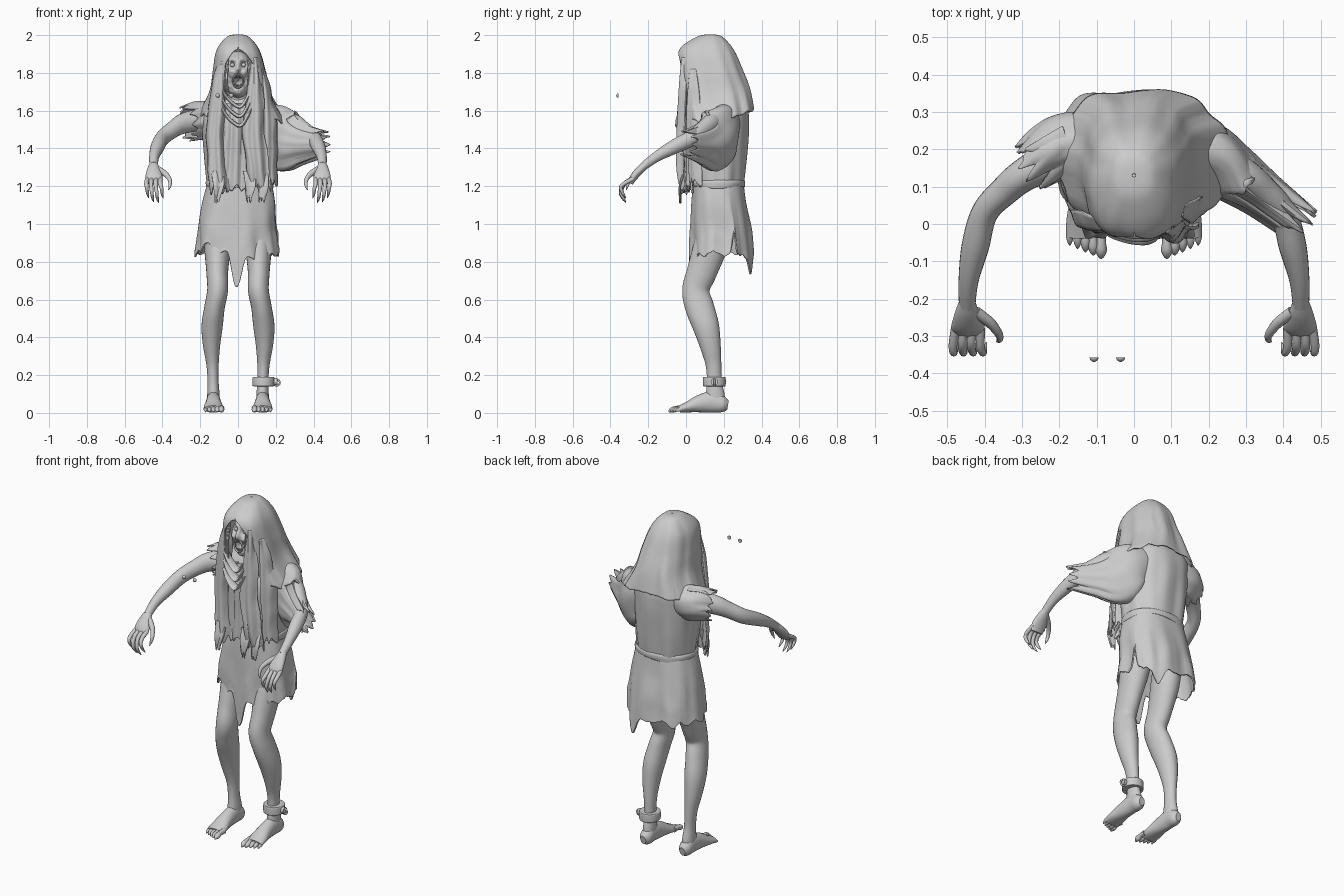
import bpy, math, random
from mathutils import Vector, noise

if "Cube" in bpy.data.objects:
    bpy.data.objects.remove(bpy.data.objects["Cube"], do_unlink=True)
random.seed(4)
grey = bpy.data.materials.new("weathered_grey")
grey.use_nodes = True
grey.diffuse_color = (0.6, 0.6, 0.6, 1)
grey.node_tree.nodes["Principled BSDF"].inputs["Base Color"].default_value = (0.6, 0.6, 0.6, 1)


def spline(keys, n):
    """Smooth samples through key tuples."""
    out = []
    for i in range(n + 1):
        u = i / n * (len(keys) - 1)
        k = min(int(u), len(keys) - 2)
        f = u - k
        a, b, c, d = (keys[min(max(k + j, 0), len(keys) - 1)] for j in (-1, 0, 1, 2))
        out.append([q + f * (r - p + f * (2 * p - 5 * q + 4 * r - s + f * (3 * (q - r) + s - p))) / 2
                    if f else q for p, q, r, s in zip(a, b, c, d)])
    return out


def surface(name, rows, closed=True, caps=False, thick=0.0):
    """Skin a list of point rows."""
    n = len(rows[0])
    verts = [p for row in rows for p in row]
    faces = [(r * n + i, r * n + (i + 1) % n, (r + 1) * n + (i + 1) % n, (r + 1) * n + i)
             for r in range(len(rows) - 1) for i in range(n if closed else n - 1)]
    if caps:
        faces += [tuple(reversed(range(n))), tuple(range(len(verts) - n, len(verts)))]
    mesh = bpy.data.meshes.new(name)
    mesh.from_pydata(verts, [], faces)
    ob = bpy.data.objects.new(name, mesh)
    bpy.context.collection.objects.link(ob)
    mesh.materials.append(grey)
    bpy.ops.object.select_all(action="DESELECT")
    ob.select_set(True)
    bpy.context.view_layer.objects.active = ob
    bpy.ops.object.mode_set(mode="EDIT")
    bpy.ops.mesh.select_all(action="SELECT")
    bpy.ops.mesh.remove_doubles(threshold=0.0001)
    bpy.ops.mesh.normals_make_consistent(inside=False)
    bpy.ops.object.mode_set(mode="OBJECT")
    bpy.ops.object.shade_smooth_by_angle(angle=math.radians(50))
    if thick:
        mod = ob.modifiers.new("thickness", "SOLIDIFY")
        mod.thickness = thick
        mod.offset = 0


def limb(name, keys, ref=(0, 0, 1), seg=20, n=24, ragged=0.0, fold=0.0, thick=0.0):
    """Tube along (x, y, z, side radius, up radius) keys; ragged leaves a torn open end."""
    pts = spline(keys, n)
    rows = []
    for i, p in enumerate(pts):
        t = (Vector(pts[min(i + 1, n)][:3]) - Vector(pts[max(i - 1, 0)][:3])).normalized()
        side = t.cross(Vector(ref)).normalized()
        up = side.cross(t)
        row = []
        for j in range(seg):
            a = math.tau * j / seg
            k = 1 + fold * (math.sin(a * 4 + i * .12) + math.sin(a * 7 - i * .2) * .5) * (i / n) ** .5
            q = Vector(p[:3]) + k * (side * math.cos(a) * p[3] + up * math.sin(a) * p[4])
            row.append(q + t * ragged * tear(a * .8, 3) * (i / n) ** 2)
        rows.append(row)
    surface(name, rows, caps=not ragged, thick=thick)


def tear(a, seed):
    """Jagged edge profile between about -1 and 1."""
    saw = abs((a * 1.9 + seed * .37) % 1 - .5) * 2
    return saw - .5 + .7 * noise.noise((a * 3.1, seed, 0)) + .3 * noise.noise((a * 9, seed, 2))


def bump(x, centre, width):
    return math.exp(-((x - centre) / width) ** 2)


def power(v, e):
    return math.copysign(abs(v) ** e, v)


def drape(name, keys, hem, fold, gap=lambda z: 0, n=36, seg=150, thick=0.008, square=1.0):
    """Cloth around z from (z, x, y, rx, ry) keys, angle 0 at the front, hem(angle) the lower edge."""
    top, low = keys[0][0], keys[-1][0]
    rows = []
    for i, (z, cx, cy, rx, ry) in enumerate(spline(keys, n)):
        g, t, row = gap(z), i / n, []
        for j in range(seg + 1):
            a = g + (math.tau - 2 * g) * j / seg
            b = a if a < math.pi else a - math.tau
            sn, cs = math.sin(b), math.cos(b)
            w = math.sin(b * 7 + t) + .6 * math.sin(b * 11 - t * 2 + 1) + 2.2 * noise.noise((sn * 2, cs * 2, t * 2.5))
            k = 1 + fold * w * min(t * 1.5, 1)
            zz = top + (z - top) * (1 + ((hem(b) - top) / (low - top) - 1) * t)
            row.append((cx + rx * k * power(sn, square), cy - ry * k * power(cs, square), zz))
        rows.append(row)
    surface(name, rows, closed=False, thick=thick)


def strip(name, keys, seed, rag=0.035, waves=2, seg=28, n=40):
    """Hanging cloth from (x, y, z, half width, bulge) keys, torn at the foot."""
    rows = []
    for i, (x, y, z, w, bulge) in enumerate(spline(keys, n)):
        row = []
        for j in range(seg + 1):
            u = j / seg * 2 - 1
            fold = min(.009, w * .15) * math.sin(u * math.pi * waves + seed + i * .04)
            edge = .02 * noise.noise((z * 7, seed, u)) * abs(u)
            row.append((x + w * u + edge, y + bulge * u * u + fold,
                        z + rag * tear(u * .9, seed) * (i / n) ** 4))
        rows.append(row)
    surface(name, rows, closed=False, thick=0.008)


# Torso under the shirt, belt and torn skirt
drape("shirt", [(1.68, 0, .18, .07, .08), (1.62, 0, .19, .17, .13), (1.52, 0, .17, .185, .158),
                (1.36, .005, .167, .178, .15), (1.21, .01, .17, .165, .13)], lambda a: 1.21, .018, square=.9)
drape("belt", [(1.23, .01, .17, .17, .134), (1.222, .01, .17, .176, .139), (1.205, .01, .17, .176, .139),
               (1.195, .01, .17, .172, .136)], lambda a: 1.195 + .006 * math.sin(a * 3), .004, n=8, square=.9)


def skirt_hem(a):
    z = .845 + .03 * tear(a, 1) - .17 * bump(a, -.02, .1) - .06 * bump(a, .5, .35)
    return z + .04 * bump(a, -.75, .3) - .1 * bump(a, 2.65, .22) + .1 * bump(a, 1.9, .06)


drape("skirt", [(1.225, .01, .17, .165, .13), (1.1, .005, .175, .19, .142), (.96, -.002, .185, .205, .158),
                (.84, -.003, .187, .215, .165)], skirt_hem, .022, n=44, seg=200, square=.82)

# Hood with a face opening and a shoulder cape
drape("hood", [(2, 0, .13, .004, .004), (1.988, 0, .125, .055, .065), (1.92, .002, .108, .11, .14),
               (1.81, .01, .128, .138, .165), (1.7, .015, .152, .16, .18), (1.58, .025, .175, .225, .178)],
      lambda a: 1.575 + .012 * tear(a, 6) + .03 * bump(abs(a), 3.1, .8) - .05 * bump(a, 1.3, .6), .02,
      gap=lambda z: .52 * min(max((1.925 - z) / .08, 0), 1) ** .6, square=.82)

# Long scarf ends and collar folds
strip("left_scarf_end", [(.083, -.02, 1.88, .014, .02), (.09, -.03, 1.75, .035, .03), (.085, -.04, 1.5, .055, .03),
                         (.105, -.04, 1.3, .06, .03), (.12, -.025, 1.19, .05, .03)], 2)
strip("left_outer_fold", [(.128, .025, 1.82, .012, .03), (.148, .015, 1.68, .032, .06), (.16, .01, 1.5, .045, .07),
                          (.165, .025, 1.22, .04, .06)], 5)
strip("right_scarf_end", [(-.083, -.015, 1.86, .014, .03), (-.1, -.02, 1.7, .04, .05), (-.115, -.015, 1.45, .05, .05),
                          (-.1, -.02, 1.18, .05, .04)], 8, .05)
strip("chest_panel", [(-.01, .03, 1.64, .07, .01), (0, .0, 1.52, .09, .03), (0, .005, 1.35, .09, .03),
                      (.0, .005, 1.19, .09, .03)], 11, .04, 3)
for i, x in enumerate((-.11, .06, .125)):
    strip("waist_shred", [(x, -.01, 1.28, .03, .01), (x + .005, -.03, 1.2, .026, 0), (x, -.03, 1.13, .012, 0)], i, .03, 1)
for i in range(3):
    z = 1.7 - i * .05
    limb("collar_fold", [(-.09, .0, z + .02, .008, .018), (-.05, -.005 - i * .006, z - .04, .009, .024),
                         (.01, -.015 - i * .008, z - .08, .009, .026), (.05, -.01 - i * .008, z - .03, .009, .024),
                         (.08, 0, z + .04, .008, .018)], ref=(0, 1, 0.2), seg=12)

# Sleeves: long and hanging on the left, torn short on the right
limb("left_sleeve", [(.08, .2, 1.57, .08, .08), (.18, .195, 1.505, .08, .135), (.25, .145, 1.44, .075, .16),
                     (.335, .085, 1.425, .06, .105), (.435, .01, 1.425, .052, .065)],
     seg=90, ragged=.06, fold=.05, thick=.008)
limb("right_sleeve", [(-.08, .2, 1.56, .09, .09), (-.17, .215, 1.55, .08, .095), (-.22, .195, 1.545, .075, .095),
                      (-.265, .16, 1.535, .065, .088)], seg=90, ragged=.045, fold=.05, thick=.008)
limb("shoulder_shred", [(-.18, .23, 1.64, .035, .008), (-.24, .21, 1.635, .022, .006), (-.29, .2, 1.62, .004, .003)])

for s, label in ((1, "left"), (-1, "right")):
    def m(*keys):
        return [(s * k[0], *k[1:]) for k in keys]

    # Arm, hand and clawed fingers
    limb(label + "_arm", m((.15, .2, 1.56, .06, .06), (.28, .14, 1.535, .046, .055), (.345, .09, 1.5, .04, .045),
                           (.4, .03, 1.455, .036, .042), (.425, -.06, 1.41, .037, .038), (.443, -.15, 1.36, .027, .028),
                           (.447, -.22, 1.31, .022, .022)), n=40)
    limb(label + "_palm", m((.447, -.205, 1.322, .02, .02), (.447, -.24, 1.29, .034, .022), (.445, -.275, 1.25, .045, .02),
                            (.445, -.295, 1.215, .038, .014)))
    for i in range(4):
        x, tip = .41 + .023 * i, .405 + .026 * i
        d = (.01, -.012, -.008, .014)[i]
        limb(label + "_finger", m((x, -.28, 1.24, .012, .012), ((x + tip) / 2 + .004, -.325, 1.215, .011, .012),
                                  (tip, -.345, 1.18 + d, .01, .01), (tip - .004, -.335, 1.15 + d, .008, .008),
                                  (tip - .01, -.318, 1.125 + d, .002, .002)), ref=(1, 0, 0), seg=10)
    limb(label + "_thumb", m((.425, -.235, 1.29, .018, .016), (.385, -.265, 1.265, .015, .014), (.362, -.295, 1.235, .011, .011),
                             (.36, -.31, 1.205, .008, .008), (.368, -.315, 1.18, .002, .002)), ref=(0, 1, 0), seg=12)

    # Leg with knee and calf
    limb(label + "_leg", m((.1, .17, 1.05, .075, .08), (.108, .135, .9, .072, .09), (.11, .085, .75, .058, .08),
                           (.108, .052, .65, .055, .072), (.124, .072, .56, .054, .076), (.137, .105, .46, .056, .07),
                           (.14, .128, .36, .046, .056), (.135, .145, .26, .033, .042), (.132, .15, .17, .029, .039),
                           (.13, .155, .09, .033, .05), (.13, .16, .03, .03, .045)), ref=(0, 1, 0), n=60, seg=28)
    # Foot and toes
    limb(label + "_foot", m((.13, .222, .04, .018, .025), (.13, .195, .045, .036, .043), (.13, .14, .058, .037, .056),
                            (.13, .07, .048, .042, .046), (.13, .01, .031, .051, .029), (.13, -.035, .02, .052, .019)))
    for i in range(5):
        x, r, y = .088 + .021 * i, .016 - .0015 * i, -.078 + .009 * i
        limb(label + "_toe", m((x, -.01, .025, r, r), (x, y + .03, .024, r * .8, r * .9), (x, y + .01, .018, r, r),
                               (x, y - .005, .012, r * .7, r * .7), (x, y - .014, .005, .002, .003)), seg=10, n=14)

# Shackle with a hinge lug and ring
limb("shackle_band", [(.135, .15, .142, .05, .055), (.135, .15, .145, .058, .06), (.135, .15, .185, .058, .06),
                      (.135, .15, .19, .05, .055)], ref=(0, 1, 0), seg=32)
limb("shackle_lug", [(.185, .15, .165, .02, .02), (.208, .15, .165, .02, .02)], n=2, seg=8)
bpy.ops.mesh.primitive_torus_add(location=(.205, .15, .16), rotation=(math.pi / 2, 0, 0), major_radius=.016, minor_radius=.005)
ring = bpy.context.object
ring.name = "shackle_ring"
ring.data.materials.append(grey)

# Gaunt head with sockets, brow, nose, cheeks and a gaping mouth
bpy.ops.mesh.primitive_uv_sphere_add(segments=96, ring_count=72, radius=1)
head = bpy.context.object
head.name = "head"
head.data.materials.append(grey)
for v in head.data.vertices:
    x, y, z = v.co
    if y < 0:
        ax = abs(x)
        y -= .22 * bump(x, 0, .14) * bump(z, .22, .22) + .12 * bump(ax, .48, .2) * bump(z, .12, .15)
        y -= .12 * bump(z, .66, .13) * bump(ax, .3, .35) + .1 * bump(z, -.82, .2)
        y += .3 * bump(ax, .38, .18) * bump(z, .44, .14)
        y += .65 * bump(x, 0, .24) * bump(z, -.27, .24) + .14 * bump(ax, .5, .15) * bump(z, -.3, .25)
        y += .04 * noise.noise((x * 6, z * 9, 1))
    v.co = (x * (.082 - .014 * max(-z, 0)), .1 + y * .105, 1.79 + z * .125)
bpy.ops.object.shade_smooth_by_angle(angle=math.radians(60))
limb("neck", [(0, .16, 1.58, .07, .07), (0, .13, 1.68, .055, .055), (0, .12, 1.76, .05, .05)], ref=(0, 1, 0))
limb("lip", [(.026 * math.sin(a), .004, 1.757 + .036 * math.cos(a), .005, .006)
             for a in (math.tau * i / 10 for i in range(11))], ref=(0, 1, 0), seg=8, n=40)
for i in range(6):
    for z, d in ((1.787, -.016), (1.727, .014)):
        x = -.018 + .0072 * i
        limb("tooth", [(x, .012, z, .004, .004), (x, .01, z + d, .001, .001)], ref=(0, 1, 0), seg=6, n=2)
for x in (-.03, .03):
    bpy.ops.mesh.primitive_uv_sphere_add(segments=16, ring_count=10, radius=.012, location=(x, .025, 1.842))
    bpy.context.object.name = "eyeball"
    bpy.context.object.data.materials.append(grey)
    bpy.ops.object.shade_smooth_by_angle()
# Loose half-round lenses ahead of the figure
for x in (-.107, -.036):
    limb("loose_lens", [(x, -.358, 1.68, .012, .012), (x, -.364, 1.68, .01, .01), (x, -.37, 1.68, .002, .002)], seg=14, n=6)
# Lank hair strands beside the face
for i in range(8):
    x = (-1) ** i * (.05 + .006 * (i // 2))
    limb("hair_strand", [(x, .0, 1.88, .004, .004), (x * 1.15, -.01, 1.78, .005, .005),
                         (x, -.015, 1.68 - random.random() * .06, .001, .001)], ref=(0, 1, 0), seg=6, n=12)
